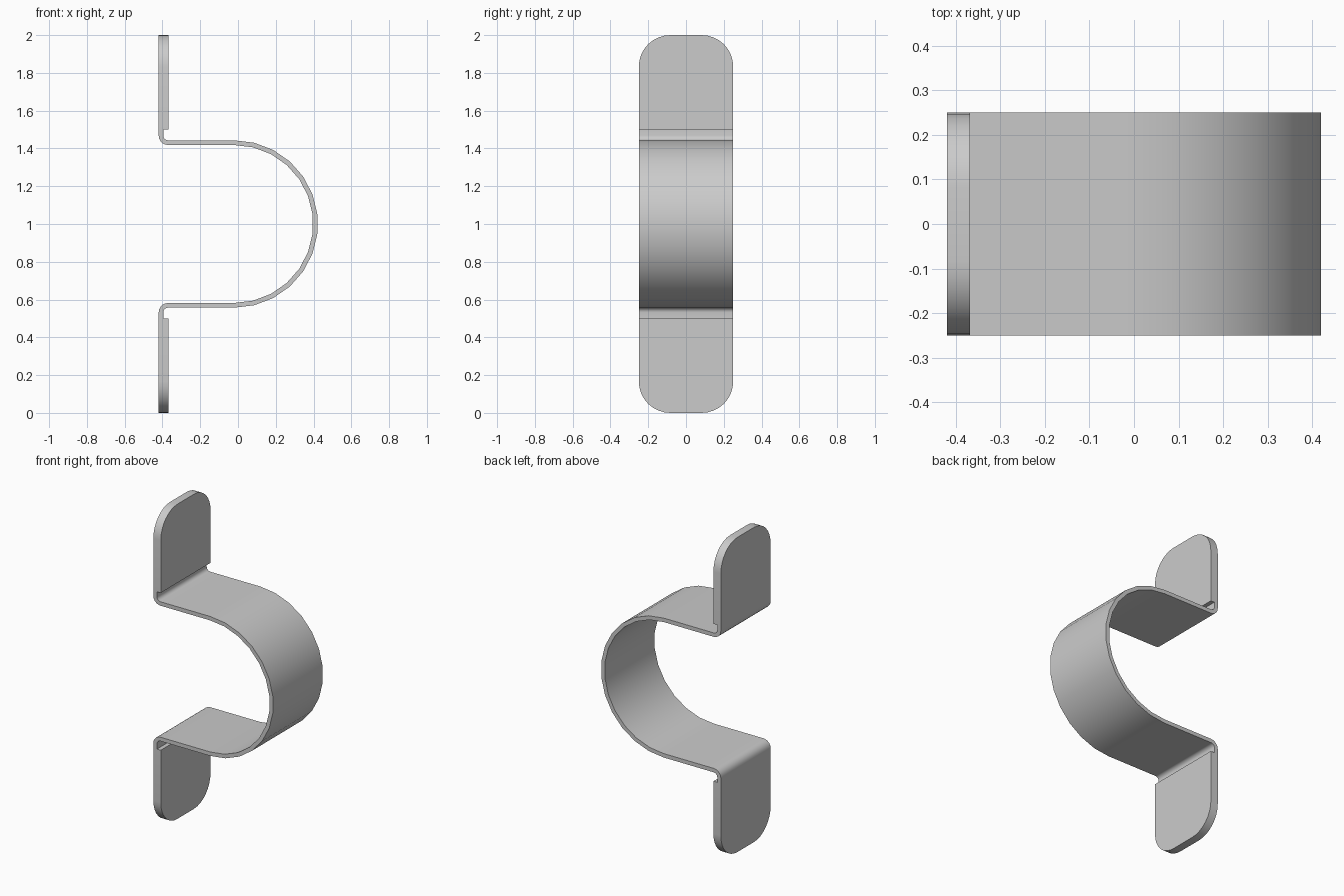
import bpy, bmesh
from math import sin, cos, pi

HALF_W = 0.25      # half width of the strap
T = 0.025          # sheet thickness
R = 0.443          # outer radius of the saddle
CX = -0.02         # saddle centre
BACK = -0.42       # mounting plane
PAD_T = 0.052      # pad thickness

cube = bpy.data.objects.get("Cube")
if cube:
    bpy.data.objects.remove(cube)

steel = bpy.data.materials.new("grey_steel")
steel.use_nodes = True
colour = (0.6, 0.6, 0.6, 1)
steel.diffuse_color = colour
steel.node_tree.nodes["Principled BSDF"].inputs["Base Color"].default_value = colour


def finish(bm, name):
    bmesh.ops.recalc_face_normals(bm, faces=bm.faces[:])
    mesh = bpy.data.meshes.new(name)
    bm.to_mesh(mesh)
    bm.free()
    mesh.materials.append(steel)
    obj = bpy.data.objects.new(name, mesh)
    bpy.context.collection.objects.link(obj)
    bpy.ops.object.select_all(action='DESELECT')
    obj.select_set(True)
    bpy.context.view_layer.objects.active = obj
    bpy.ops.object.shade_smooth_by_angle(angle=pi / 6)


def side_path(depth):
    """Side profile of the strap, at a depth below its outer face."""
    bend = T + depth
    bx, bz = BACK + 2 * T, R + T
    upper = [(bx - bend, 0.5)]
    for i in range(6):
        a = pi + i * pi / 10
        upper.append((bx + bend * cos(a), bz + bend * sin(a)))
    n = 13
    arc = []
    for i in range(n + 1):
        a = pi / 2 - i * pi / n
        arc.append((CX + (R - depth) * cos(a), (R - depth) * sin(a)))
    lower = [(x, -z) for x, z in reversed(upper)]
    return upper + arc + lower


# Bent strap: a four-cornered section swept along the side profile
bm = bmesh.new()
rings = []
for (ox, oz), (ix, iz) in zip(side_path(0), side_path(T)):
    corners = [(ox, -HALF_W, oz), (ox, HALF_W, oz), (ix, HALF_W, iz), (ix, -HALF_W, iz)]
    rings.append([bm.verts.new((x, y, z + 1)) for x, y, z in corners])
for a, b in zip(rings, rings[1:]):
    for k in range(4):
        j = (k + 1) % 4
        bm.faces.new((a[k], a[j], b[j], b[k]))
finish(bm, "bent_strap")

# Mounting pads: thicker plates with rounded outer corners
for name, low, tip in (("upper_pad", 1.5, 2.0), ("lower_pad", 0.0, 0.0)):
    bm = bmesh.new()
    bmesh.ops.create_cube(bm, size=1)
    for v in bm.verts:
        v.co.x = BACK + (v.co.x + 0.5) * PAD_T
        v.co.y *= 2 * HALF_W
        v.co.z = low + (v.co.z + 0.5) * 0.5
    corners = [e for e in bm.edges if all(abs(v.co.z - tip) < 0.001 for v in e.verts)
               and abs(e.verts[0].co.y - e.verts[1].co.y) < 0.001]
    bmesh.ops.bevel(bm, geom=corners, offset=0.167, segments=8, profile=0.5, affect='EDGES')
    finish(bm, name)
